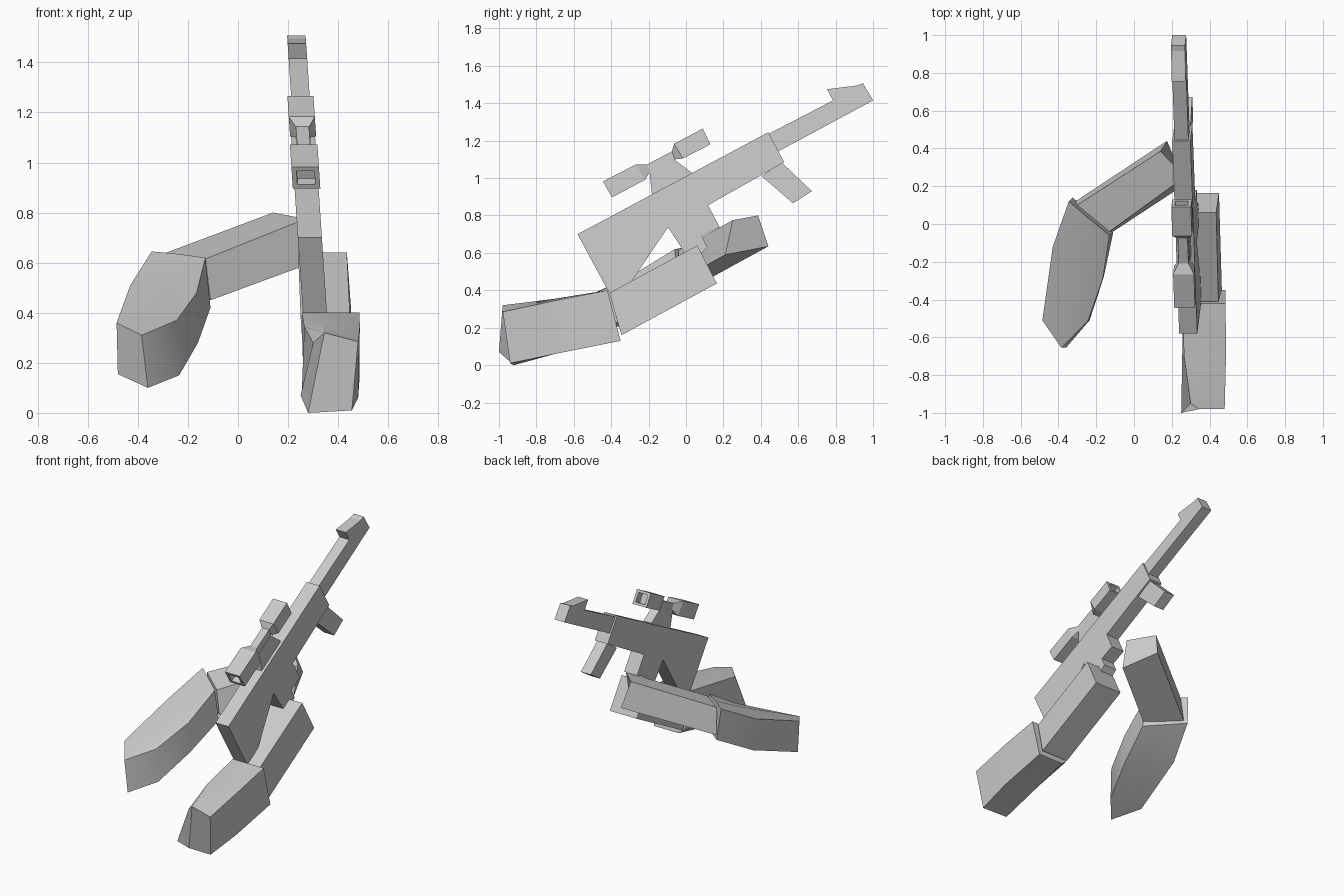
import bpy, bmesh
from mathutils import Vector

grey = bpy.data.materials.new("grey")
grey.diffuse_color = (0.6, 0.6, 0.6, 1)


def loft(name, sections, smooth=False):
    """Skin matching rings of points and close both ends with quad strips."""
    bm = bmesh.new()
    rings = [[bm.verts.new(p) for p in s] for s in sections]
    n = len(rings[0])
    for a, b in zip(rings, rings[1:]):
        for i in range(n):
            j = (i + 1) % n
            bm.faces.new((a[i], a[j], b[j], b[i]))
    for r in (rings[0], rings[-1]):
        for i in range(n // 2 - 1):
            bm.faces.new((r[i], r[i + 1], r[n - 2 - i], r[n - 1 - i]))
    return finish(name, bm, smooth)


def finish(name, bm, smooth=False):
    bmesh.ops.recalc_face_normals(bm, faces=bm.faces)
    me = bpy.data.meshes.new(name)
    bm.to_mesh(me)
    bm.free()
    me.materials.append(grey)
    ob = bpy.data.objects.new(name, me)
    bpy.context.collection.objects.link(ob)
    if smooth:
        bpy.context.view_layer.objects.active = ob
        ob.select_set(True)
        bpy.ops.object.shade_smooth_by_angle(angle=0.5)
        ob.select_set(False)
    return ob


def lean(off, y, z):
    """Point on the rifle, which leans slightly to the left as it rises."""
    return Vector((0.334 - 0.067 * z + off, y, z))


def plate(name, profile, half):
    """Side profile (y, z) extruded to both sides of the rifle's middle."""
    bm = bmesh.new()
    left = [bm.verts.new(lean(-half, y, z)) for y, z in profile]
    right = [bm.verts.new(lean(half, y, z)) for y, z in profile]
    n = len(profile)
    for i in range(n):
        j = (i + 1) % n
        bm.faces.new((left[i], left[j], right[j], right[i]))
    caps = [bm.faces.new(left), bm.faces.new(right)]
    bmesh.ops.triangulate(bm, faces=caps)
    return finish(name, bm)


# Rifle: stock, receiver and grip in one profile
plate("rifle_body", [(-0.58, 0.70), (0.44, 1.245), (0.525, 1.085), (0.118, 0.855),
                     (0.18, 0.737), (0.085, 0.69), (0.115, 0.63), (0.04, 0.56),
                     (-0.01, 0.605), (-0.096, 0.737), (-0.29, 0.45), (-0.41, 0.385)], 0.048)
plate("barrel", [(0.42, 1.225), (0.786, 1.415), (0.754, 1.475), (0.915, 1.495),
                 (0.946, 1.508), (1.0, 1.415), (0.47, 1.13)], 0.037)
plate("fore_grip", [(0.405, 1.01), (0.572, 0.865), (0.673, 0.93), (0.51, 1.085)], 0.037)
plate("scope_mount", [(-0.195, 1.035), (-0.064, 1.10), (0.03, 1.03), (0.03, 1.0),
                      (-0.18, 0.89)], 0.03)


# Scope: boxes joined by a thin neck, hollow at both ends
def ring(top, bottom, half):
    return [lean(-half, *top), lean(half, *top), lean(half, *bottom), lean(-half, *bottom)]


def hollow(r, depth):
    c = sum(r, Vector()) / 4
    rim = [c + (p - c) * 0.65 for p in r]
    shift = Vector((0, 0.88, 0.47)) * depth
    return [[p + shift for p in rim], rim]


rear = ring((-0.444, 0.982), (-0.396, 0.897), 0.055)
front = ring((0.09, 1.265), (0.13, 1.18), 0.052)
loft("scope", hollow(rear, 0.05) + [
    rear,
    ring((-0.267, 1.073), (-0.22, 0.99), 0.055),
    ring((-0.208, 1.073), (-0.192, 1.035), 0.026),
    ring((-0.075, 1.143), (-0.06, 1.10), 0.026),
    ring((-0.064, 1.183), (-0.016, 1.105), 0.052),
    front] + hollow(front, -0.05)[::-1])

# Right arm: forearm box leaning with the rifle, and tapered upper arm
loft("right_forearm", [
    [(0.25, -0.41, 0.385), (0.447, -0.41, 0.385), (0.465, -0.345, 0.16), (0.265, -0.345, 0.16)],
    [(0.24, 0.06, 0.64), (0.435, 0.06, 0.64), (0.45, 0.165, 0.437), (0.25, 0.165, 0.437)]])
loft("right_upper_arm", [
    [(0.255, -0.42, 0.4), (0.33, -0.42, 0.4), (0.485, -0.42, 0.4),
     (0.485, -0.35, 0.13), (0.30, -0.35, 0.13), (0.26, -0.36, 0.16)],
    [(0.265, -0.7, 0.345), (0.335, -0.7, 0.355), (0.487, -0.7, 0.345),
     (0.48, -0.7, 0.06), (0.28, -0.7, 0.06), (0.255, -0.72, 0.09)],
    [(0.30, -0.95, 0.28), (0.345, -0.98, 0.32), (0.48, -0.98, 0.285),
     (0.455, -0.94, 0.01), (0.28, -0.92, 0.0), (0.25, -1.0, 0.07)]], True)

# Left arm: forearm reaching across to the rifle, and upper arm with wedge end
loft("left_forearm", [
    [(0.14, 0.385, 0.80), (0.27, 0.25, 0.775), (0.27, 0.21, 0.59), (0.175, 0.44, 0.635)],
    [(-0.30, 0.10, 0.635), (-0.13, -0.04, 0.615), (-0.11, -0.04, 0.45), (-0.31, 0.12, 0.46)]])
loft("left_upper_arm", [
    [(-0.345, 0.12, 0.645), (-0.24, 0.03, 0.635), (-0.13, -0.06, 0.62),
     (-0.11, -0.045, 0.42), (-0.22, 0.05, 0.43), (-0.325, 0.14, 0.44)],
    [(-0.43, -0.12, 0.51), (-0.30, -0.23, 0.505), (-0.165, -0.29, 0.48),
     (-0.16, -0.28, 0.28), (-0.29, -0.23, 0.28), (-0.42, -0.11, 0.30)],
    [(-0.485, -0.51, 0.36), (-0.385, -0.655, 0.31), (-0.245, -0.515, 0.37),
     (-0.235, -0.51, 0.15), (-0.36, -0.655, 0.10), (-0.48, -0.50, 0.155)]], True)
